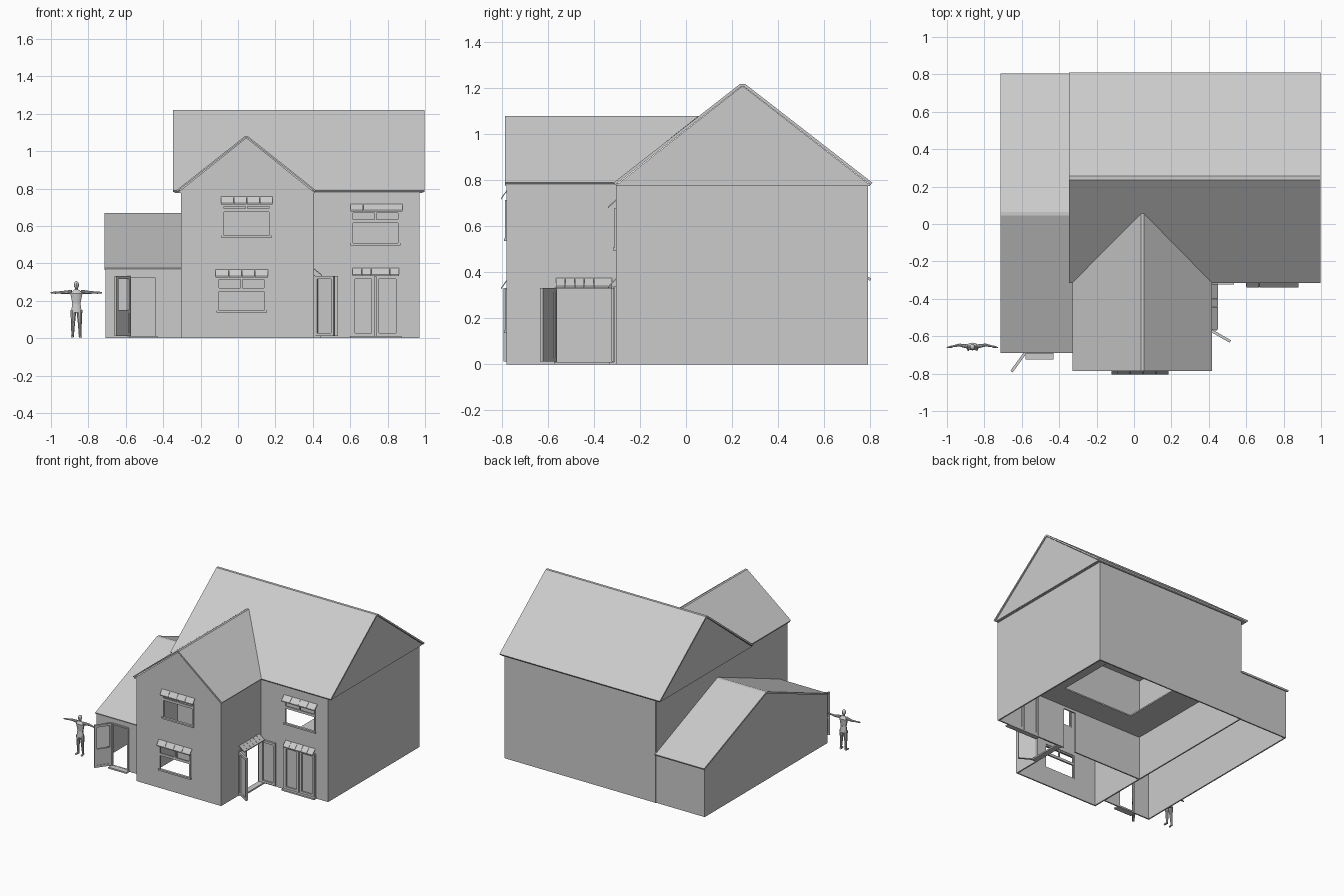
import bpy, bmesh, math
from mathutils import Matrix, Vector

if "Cube" in bpy.data.objects:
    bpy.data.objects.remove(bpy.data.objects["Cube"])

grey = bpy.data.materials.new("plain grey")
grey.diffuse_color = (0.6, 0.6, 0.6, 1)
grey.use_nodes = True
grey.node_tree.nodes["Principled BSDF"].inputs["Base Color"].default_value = grey.diffuse_color
I = Matrix.Identity(4)


def finish(name, bm, M=I):
    bm.transform(M)
    bmesh.ops.recalc_face_normals(bm, faces=bm.faces)
    me = bpy.data.meshes.new(name)
    bm.to_mesh(me)
    bm.free()
    me.materials.append(grey)
    ob = bpy.data.objects.new(name, me)
    bpy.context.collection.objects.link(ob)
    return ob


def solidify(ob, t, offset=-1):
    m = ob.modifiers.new("thickness", 'SOLIDIFY')
    m.thickness, m.offset, m.use_even_offset = t, offset, True
    return ob


def hexa(bm, pts):
    """Eight corners: bottom ring then top ring."""
    v = [bm.verts.new(p) for p in pts]
    for f in ((3, 2, 1, 0), (4, 5, 6, 7), (0, 1, 5, 4), (1, 2, 6, 5), (2, 3, 7, 6), (3, 0, 4, 7)):
        bm.faces.new([v[i] for i in f])


def box(bm, u0, u1, d0, d1, z0, z1):
    """Box in wall space: u along the wall, d outward, z up."""
    ring = ((u0, -d0), (u0, -d1), (u1, -d1), (u1, -d0))
    hexa(bm, [(*p, z0) for p in ring] + [(*p, z1) for p in ring])


def panel(name, M, u0, u1, z0, z1, holes=()):
    """Thin wall with rectangular openings (u0, u1, z0, z1)."""
    us = sorted({u0, u1, *[h[i] for h in holes for i in (0, 1)]})
    zs = sorted({z0, z1, *[h[i] for h in holes for i in (2, 3)]})
    bm = bmesh.new()
    grid = {(u, z): bm.verts.new((u, 0, z)) for u in us for z in zs}
    for a, b in zip(us, us[1:]):
        for c, d in zip(zs, zs[1:]):
            mu, mz = (a + b) / 2, (c + d) / 2
            if not any(h[0] < mu < h[1] and h[2] < mz < h[3] for h in holes):
                bm.faces.new([grid[k] for k in ((a, c), (b, c), (b, d), (a, d))])
    bmesh.ops.delete(bm, geom=[v for v in bm.verts if not v.link_faces], context='VERTS')
    return solidify(finish(name, bm, M), 0.01, 0)


def sheet(name, faces, t):
    bm = bmesh.new()
    for f in faces:
        bm.faces.new([bm.verts.new(p) for p in f])
    bmesh.ops.remove_doubles(bm, verts=bm.verts, dist=1e-4)
    return solidify(finish(name, bm), t, 0 if len(faces) == 1 else -1)


def front(y):
    return Matrix.Translation((0, y, 0))


def side(x):
    return Matrix.Translation((x, 0, 0)) @ Matrix.Rotation(math.pi / 2, 4, 'Z')


def flat(z):
    """Lay a panel down: its height runs along y."""
    return Matrix.Translation((0, 0, z)) @ Matrix.Rotation(-math.pi / 2, 4, 'X')


# openings
SIDE_DOOR = (-0.565, -0.315, 0, 0.335)
PATIO = (0.606, 0.863, 0, 0.335)
BACK_DOOR = (-0.575, -0.44, 0.012, 0.33)
WIN_R = (0.605, 0.865, 0.50, 0.68)
WIN_UP = (-0.085, 0.175, 0.54, 0.715)
WIN_LOW = (-0.112, 0.15, 0.14, 0.325)
TOP = 0.779

# main block walls (flat() mirrors nothing: y grows with panel height)
panel("main_front_wall", front(-0.30), 0.40, 0.97, 0, TOP, [PATIO, WIN_R])
panel("inner_front_wall", front(-0.30), -0.30, 0.40, 0, TOP, [(0.28, 0.38, 0, 0.31)])
panel("main_back_wall", front(0.786), -0.30, 0.97, 0, TOP)
panel("main_right_wall", side(0.965), -0.305, 0.79, 0, TOP)
panel("main_left_wall", side(-0.30), -0.30, 0.79, 0, TOP)

# front wing walls
panel("wing_front_wall", front(-0.775), -0.30, 0.40, 0, TOP, [WIN_UP, WIN_LOW])
panel("wing_right_wall", side(0.40), -0.78, -0.30, 0, TOP, [SIDE_DOOR])
panel("wing_left_wall", side(-0.30), -0.78, -0.30, 0, TOP)

# side annex walls
panel("annex_front_wall", front(-0.68), -0.705, -0.30, 0, 0.37, [BACK_DOOR])
panel("annex_back_wall", front(0.782), -0.705, -0.30, 0, 0.37)
panel("annex_left_wall", side(-0.703), -0.685, 0.787, 0, 0.37)

# upper floor with stair opening, and ceilings that form the soffits
panel("upper_floor", flat(0.335), -0.30, 0.97, -0.30, 0.786, [(-0.06, 0.53, -0.11, 0.45)])
panel("main_ceiling", flat(0.781), -0.337, 0.985, -0.30, 0.80)
panel("wing_ceiling", flat(0.781), -0.322, 0.41, -0.784, -0.30)

# gable triangles
for nm, x in (("main_gable_right", 0.987), ("main_gable_left", -0.337)):
    sheet(nm, [[(x, -0.305, 0.778), (x, 0.802, 0.778), (x, 0.246, 1.211)]], 0.008)
sheet("wing_gable", [[(-0.322, -0.782, 0.778), (0.41, -0.782, 0.778), (0.045, -0.782, 1.072)]], 0.008)
sheet("annex_gable", [[(-0.704, -0.68, 0.37), (-0.704, 0.787, 0.37), (-0.704, 0.055, 0.66)]], 0.008)


def gable_roof(name, x0, x1, profile):
    return sheet(name, [[(x0, *a), (x1, *a), (x1, *b), (x0, *b)] for a, b in zip(profile, profile[1:])], 0.012)


# roofs with narrow flat ridges
gable_roof("main_roof", -0.347, 0.998, [(-0.315, 0.79), (0.236, 1.22), (0.256, 1.22), (0.81, 0.79)])
gable_roof("annex_roof", -0.715, -0.30, [(-0.69, 0.375), (0.045, 0.67), (0.065, 0.67), (0.805, 0.375)])
wing = [(-0.33, 0.79, -0.313), (0.037, 1.08, 0.055), (0.053, 1.08, 0.055), (0.417, 0.79, -0.313)]
sheet("wing_roof", [[(a[0], -0.787, a[1]), (b[0], -0.787, b[1]), (b[0], b[2], b[1]), (a[0], a[2], a[1])]
                    for a, b in zip(wing, wing[1:])], 0.008)


def canopy(name, M, u0, u1, z0, z1, depth, n):
    """Row of sloping tiles above an opening."""
    bm = bmesh.new()
    w = (u1 - u0) / n
    for i in range(n):
        a, b = u0 + i * w + 0.0008, u0 + (i + 1) * w - 0.0008
        ring = lambda h: [(a, 0, z1 + h), (a, -depth, z0 + h), (b, -depth, z0 + h), (b, 0, z1 + h)]
        hexa(bm, ring(-0.007) + ring(0))
    finish(name, bm, M)


canopy("side_door_canopy", side(0.405), -0.565, -0.32, 0.34, 0.375, 0.043, 6)
canopy("patio_canopy", front(-0.305), 0.612, 0.862, 0.34, 0.375, 0.033, 5)
canopy("right_window_canopy", front(-0.305), 0.60, 0.88, 0.685, 0.717, 0.035, 4)
canopy("upper_window_canopy", front(-0.78), -0.093, 0.185, 0.722, 0.757, 0.025, 4)
canopy("lower_window_canopy", front(-0.78), -0.12, 0.16, 0.332, 0.367, 0.025, 4)


def window(name, M, hole, transom):
    """Frame, sill, transom and a mullion in the top lights."""
    u0, u1, z0, z1 = hole
    t, bm = 0.010, bmesh.new()
    box(bm, u0, u0 + t, -0.006, 0.006, z0, z1)
    box(bm, u1 - t, u1, -0.006, 0.006, z0, z1)
    box(bm, u0 - 0.004, u1 + 0.004, -0.006, 0.012, z0 - 0.004, z0 + 0.008)
    box(bm, u0, u1, -0.006, 0.006, z1 - t, z1)
    box(bm, u0, u1, -0.006, 0.006, transom, transom + 0.018)
    mid = (u0 + u1) / 2
    box(bm, mid - 0.005, mid + 0.005, -0.006, 0.006, transom, z1)
    finish(name, bm, M)


window("right_window", front(-0.305), WIN_R, 0.617)
window("upper_window", front(-0.78), WIN_UP, 0.675)
window("lower_window", front(-0.78), WIN_LOW, 0.25)


def leaf(name, hinge, angle, w, sill, glazed):
    """Door leaf: frame with recessed panel, or open above the sill rail."""
    bm, t, z0, z1 = bmesh.new(), 0.017, 0.012, 0.333
    box(bm, 0, t, 0, 0.015, z0, z1)
    box(bm, w - t, w, 0, 0.015, z0, z1)
    for a, b in ((z0, z0 + t), (z1 - t, z1), (sill, sill + t)):
        box(bm, t, w - t, 0, 0.015, a, b)
    box(bm, t, w - t, 0.003, 0.006, z0 + t, sill if glazed else z1 - t)
    finish(name, bm, Matrix.Translation((*hinge, 0)) @ Matrix.Rotation(math.radians(angle), 4, 'Z'))


leaf("side_door_open", (0.415, -0.562), -30, 0.12, 0.012, False)
leaf("side_door_folded", (0.415, -0.308), 0, 0.12, 0.012, False)
leaf("patio_door_left", (0.608, -0.302), 0, 0.123, 0.012, False)
leaf("patio_door_right", (0.738, -0.302), 0, 0.123, 0.012, False)
leaf("annex_door", (-0.572, -0.688), -126, 0.13, 0.135, True)

# door frames and steps
for nm, M, h, d in (("side_door_frame", side(0.405), SIDE_DOOR, 0.035),
                    ("patio_frame", front(-0.305), PATIO, 0.03),
                    ("annex_door_frame", front(-0.685), BACK_DOOR, 0.04)):
    bm = bmesh.new()
    box(bm, h[0] - 0.006, h[0] + 0.004, -0.008, 0.008, 0, h[3])
    box(bm, h[1] - 0.004, h[1] + 0.006, -0.008, 0.008, 0, h[3])
    box(bm, h[0], h[1], -0.008, 0.008, h[3] - 0.006, h[3] + 0.004)
    box(bm, h[0] - 0.006, h[1] + 0.01, -0.008, d, 0, 0.011)
    finish(nm, bm, M)

# standing figure with arms outstretched
bm = bmesh.new()


def limb(p, q, r1, r2, flat=1.0):
    p, q = Vector(p), Vector(q)
    R = (q - p).to_track_quat('Z', 'Y').to_matrix().to_4x4()
    bmesh.ops.create_cone(bm, cap_ends=True, segments=10, radius1=r1, radius2=r2, depth=(q - p).length,
                          matrix=Matrix.Translation((p + q) / 2) @ R @ Matrix.Diagonal((1, flat, 1, 1)))


for s in (-1, 1):
    limb((s * 0.016, 0, 0.15), (s * 0.018, 0, 0.085), 0.016, 0.011)
    limb((s * 0.018, 0, 0.085), (s * 0.02, 0.004, 0.015), 0.011, 0.007)
    limb((s * 0.02, 0.008, 0.011), (s * 0.024, -0.022, 0.008), 0.008, 0.006)
    limb((s * 0.025, 0, 0.247), (s * 0.07, 0.008, 0.245), 0.012, 0.008)
    limb((s * 0.07, 0.008, 0.245), (s * 0.11, 0, 0.244), 0.008, 0.005)
    limb((s * 0.11, 0, 0.244), (s * 0.137, -0.006, 0.243), 0.007, 0.003)
limb((0, 0, 0.138), (0, 0, 0.185), 0.030, 0.023, 0.65)
limb((0, 0, 0.185), (0, 0, 0.24), 0.023, 0.034, 0.6)
limb((0, 0, 0.24), (0, 0, 0.26), 0.034, 0.012, 0.6)
limb((0, 0, 0.255), (0, 0, 0.275), 0.008, 0.008)
bmesh.ops.create_uvsphere(bm, u_segments=12, v_segments=8, radius=0.016,
                          matrix=Matrix.Translation((0, -0.003, 0.285)) @ Matrix.Diagonal((0.85, 1, 1.25, 1)))
person = finish("standing_figure", bm, Matrix.Translation((-0.864, -0.655, 0)))
bpy.context.view_layer.objects.active = person
person.select_set(True)
bpy.ops.object.shade_smooth_by_angle()
